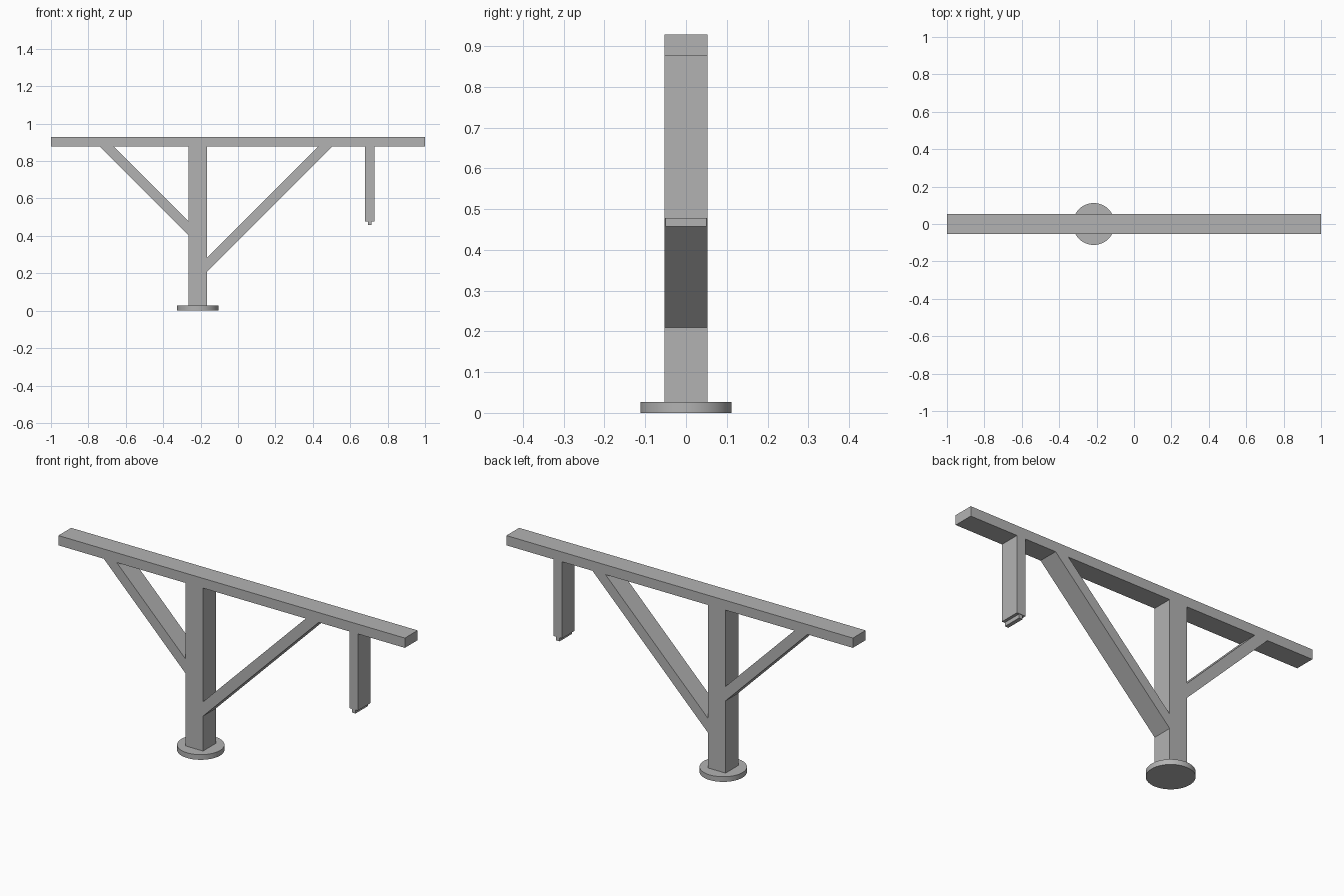
import bpy
import bmesh

cube = bpy.data.objects.get("Cube")
if cube:
    bpy.data.objects.remove(cube, do_unlink=True)

HALF_DEPTH = 0.0525
POST_X = -0.215
BEAM_BOTTOM, BEAM_TOP = 0.877, 0.928

grey = bpy.data.materials.new("plain grey")
grey.use_nodes = True
colour = (0.45, 0.45, 0.45, 1)
grey.diffuse_color = colour
grey.node_tree.nodes["Principled BSDF"].inputs["Base Color"].default_value = colour


def extrude_profile(name, points, half_depth=HALF_DEPTH):
    """Extrude an outline in x and z along the depth of the frame."""
    bm = bmesh.new()
    face = bm.faces.new([bm.verts.new((x, -half_depth, z)) for x, z in points])
    result = bmesh.ops.extrude_face_region(bm, geom=[face])
    moved = [v for v in result["geom"] if isinstance(v, bmesh.types.BMVert)]
    bmesh.ops.translate(bm, verts=moved, vec=(0, 2 * half_depth, 0))
    bmesh.ops.recalc_face_normals(bm, faces=bm.faces)
    mesh = bpy.data.meshes.new(name)
    bm.to_mesh(mesh)
    bm.free()
    mesh.materials.append(grey)
    obj = bpy.data.objects.new(name, mesh)
    bpy.context.collection.objects.link(obj)
    return obj


def bar(name, x0, x1, z0, z1, half_depth=HALF_DEPTH):
    return extrude_profile(name, [(x0, z0), (x1, z0), (x1, z1), (x0, z1)], half_depth)


def brace(name, side, foot_z, width=0.075):
    """45 degree strut from the post side up to the underside of the beam."""
    x = POST_X + side * 0.05
    run = BEAM_BOTTOM - foot_z
    extrude_profile(name, [(x, foot_z), (x + side * run, BEAM_BOTTOM),
                           (x + side * (run - width), BEAM_BOTTOM), (x, foot_z + width)])


# Round foot plate
bpy.ops.mesh.primitive_cylinder_add(vertices=48, radius=0.112, depth=0.027,
                                    location=(POST_X, 0, 0.0135))
base = bpy.context.object
base.name = "base_plate"
base.data.materials.append(grey)
bpy.ops.object.shade_smooth_by_angle()

# Post and cross beam
bar("post", POST_X - 0.05, POST_X + 0.05, 0.027, BEAM_BOTTOM)
bar("top_beam", -1, 1, BEAM_BOTTOM, BEAM_TOP)

# Diagonal braces
brace("short_brace", -1, 0.404)
brace("long_brace", 1, 0.209)

# Hanging arm with its narrow tip
bar("hanging_arm", 0.679, 0.729, 0.477, BEAM_BOTTOM)
bar("arm_tip", 0.694, 0.714, 0.457, 0.477, 0.05)
